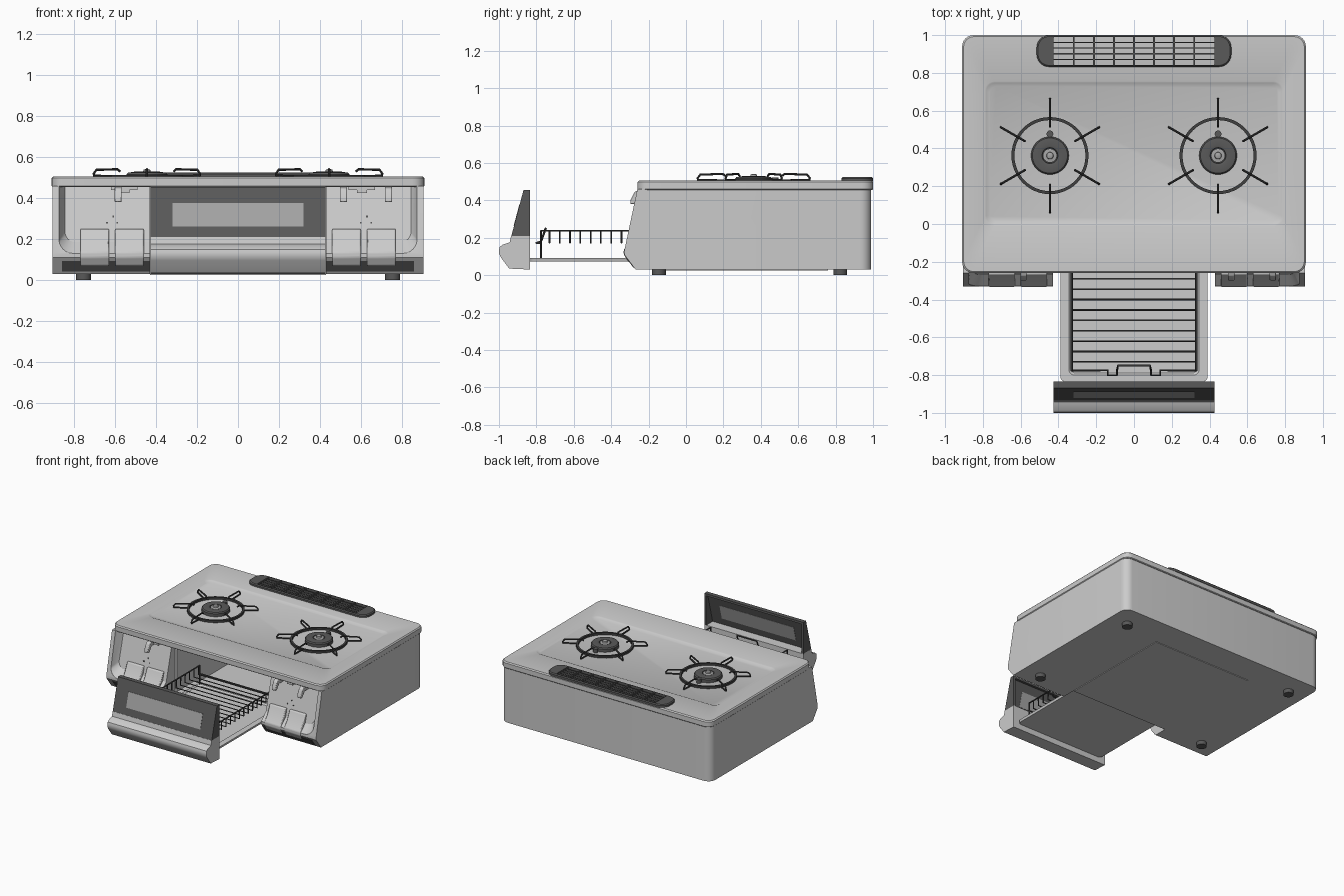
import bpy, bmesh, math
from math import sin, cos, pi

if "Cube" in bpy.data.objects:
    bpy.data.objects.remove(bpy.data.objects["Cube"])


def material(name, v):
    m = bpy.data.materials.new(name)
    m.diffuse_color = (v, v, v, 1)
    m.use_nodes = True
    m.node_tree.nodes["Principled BSDF"].inputs["Base Color"].default_value = m.diffuse_color
    return m


DARK = material("dark_enamel", 0.10)
BLACK = material("black_metal", 0.05)
PALE = material("pale_window", 0.38)


def finish(name, bm, mat=None):
    bmesh.ops.recalc_face_normals(bm, faces=bm.faces[:])
    me = bpy.data.meshes.new(name)
    bm.to_mesh(me)
    bm.free()
    ob = bpy.data.objects.new(name, me)
    bpy.context.collection.objects.link(ob)
    if mat:
        me.materials.append(mat)
    return ob


def loft(name, rings, caps=True, closed=False, mat=None):
    bm = bmesh.new()
    vs = [[bm.verts.new(p) for p in r] for r in rings]
    n = len(rings[0])
    pairs = list(zip(vs, vs[1:])) + ([(vs[-1], vs[0])] if closed else [])
    for a, b in pairs:
        for i in range(n):
            j = (i + 1) % n
            bm.faces.new((a[i], a[j], b[j], b[i]))
    if caps and not closed:
        bm.faces.new(vs[0])
        bm.faces.new(vs[-1])
    return finish(name, bm, mat)


def rrect(x0, x1, y0, y1, r, z, n=6):
    pts = []
    for k, (cx, cy) in enumerate([(x1 - r, y1 - r), (x0 + r, y1 - r), (x0 + r, y0 + r), (x1 - r, y0 + r)]):
        for i in range(n + 1):
            a = pi / 2 * (k + i / n)
            pts.append((cx + r * cos(a), cy + r * sin(a), z))
    return pts


def circle(x, y, r, z, n=40):
    return [(x + r * cos(2 * pi * i / n), y + r * sin(2 * pi * i / n), z) for i in range(n)]


def prism(name, prof, x0, x1, mat=None, bevel=0):
    ob = loft(name, [[(x, y, z) for y, z in prof] for x in (x0, x1)], mat=mat)
    if bevel:
        m = ob.modifiers.new("bevel", "BEVEL")
        m.width, m.segments = bevel, 2
    return ob


def box(name, x0, x1, y0, y1, z0, z1, mat=None):
    return prism(name, [(y0, z0), (y1, z0), (y1, z1), (y0, z1)], x0, x1, mat)


def wires(name, paths, r, mat):
    cu = bpy.data.curves.new(name, "CURVE")
    cu.dimensions, cu.bevel_depth, cu.bevel_resolution, cu.use_fill_caps = "3D", r, 2, True
    for p in paths:
        s = cu.splines.new("POLY")
        s.points.add(len(p) - 1)
        for pt, co in zip(s.points, p):
            pt.co = (*co, 1)
    cu.materials.append(mat)
    ob = bpy.data.objects.new(name, cu)
    bpy.context.collection.objects.link(ob)
    bpy.ops.object.select_all(action="DESELECT")
    ob.select_set(True)
    bpy.context.view_layer.objects.active = ob
    bpy.ops.object.convert(target="MESH")


def cut(ob, cutter):
    m = ob.modifiers.new("cut", "BOOLEAN")
    m.operation, m.solver, m.object = "DIFFERENCE", "EXACT", cutter
    bpy.context.view_layer.objects.active = ob
    bpy.ops.object.modifier_apply(modifier=m.name)
    bpy.data.objects.remove(cutter)


def frame_y(z):
    return -0.33 + (z - 0.125) * 0.212


def panel_y(z):
    return -0.265 + (z - 0.205) * 0.265


# Body: side profile with sloped front, rounded rear corners
body = prism("body", [(-0.27, 0.03), (-0.33, 0.11), (-0.33, 0.13), (-0.26, 0.46), (0.99, 0.46), (0.99, 0.03)], -0.905, 0.905)
bm = bmesh.new()
bm.from_mesh(body.data)
rear = [e for e in bm.edges if all(v.co.y > 0.9 for v in e.verts) and abs(e.verts[0].co.z - e.verts[1].co.z) > 0.1]
bmesh.ops.bevel(bm, geom=rear, offset=0.06, segments=6, profile=0.5, affect="EDGES")
bm.to_mesh(body.data)
bm.free()

# Recessed control panel, drawer opening and grill cavity
outer = rrect(-0.875, 0.875, 0.13, 0.65, 0.07, 0)
inner = rrect(-0.845, 0.845, 0.185, 0.65, 0.05, 0)
cut(body, loft("recess_cutter", [[(x, frame_y(z) - 0.06, z) for x, z, _ in outer],
                                 [(x, frame_y(z), z) for x, z, _ in outer],
                                 [(x, panel_y(z), z) for x, z, _ in inner]]))
cut(body, box("opening_cutter", -0.43, 0.43, -0.5, -0.16, -0.1, 0.6))
cut(body, box("cavity_cutter", -0.415, 0.415, -0.3, 0.76, 0.045, 0.44))
box("bottom_plate", -0.43, 0.43, -0.16, 0.76, 0.025, 0.032)
for s in (-1, 1):
    for y in (-0.145, 0.825):
        loft("foot", [circle(s * 0.755, y, 0.037, z, 24) for z in (0, 0.035)], mat=DARK)

# Top plate with shallow pan
loft("top_plate", [rrect(-0.905, 0.905, -0.255, 0.995, 0.06, 0.455),
                   rrect(-0.91, 0.91, -0.26, 1.0, 0.06, 0.46),
                   rrect(-0.91, 0.91, -0.26, 1.0, 0.06, 0.497),
                   rrect(-0.902, 0.902, -0.252, 0.992, 0.055, 0.505),
                   rrect(-0.79, 0.79, -0.01, 0.755, 0.05, 0.505),
                   rrect(-0.782, 0.782, -0.002, 0.747, 0.045, 0.502),
                   rrect(-0.765, 0.765, 0.015, 0.73, 0.035, 0.493)])

# Rear exhaust vent and grille
loft("vent_frame", [rrect(-0.515, 0.515, 0.832, 1.0, 0.065, 0.5),
                    rrect(-0.515, 0.515, 0.832, 1.0, 0.065, 0.518),
                    rrect(-0.508, 0.508, 0.839, 0.993, 0.06, 0.525),
                    rrect(-0.425, 0.425, 0.842, 0.99, 0.004, 0.525),
                    rrect(-0.425, 0.425, 0.842, 0.99, 0.004, 0.5)], closed=True, mat=DARK)
for i in range(1, 8):
    x = -0.425 + i * 0.10625
    box("vent_rib", x - 0.005, x + 0.005, 0.84, 0.992, 0.506, 0.523, DARK)
for i in range(1, 5):
    y = 0.842 + i * 0.0296
    box("vent_slat", -0.427, 0.427, y - 0.003, y + 0.003, 0.508, 0.52, DARK)

# Burners and pan supports
for cx in (-0.445, 0.445):
    cy = 0.362
    loft("burner", [circle(cx, cy, r, z) for r, z in
                    [(0.1, 0.49), (0.1, 0.516), (0.093, 0.524), (0.055, 0.53), (0.042, 0.526), (0.04, 0.515)]], mat=DARK)
    loft("burner_core", [circle(cx, cy, r, z, 24) for r, z in
                         [(0.037, 0.51), (0.037, 0.524), (0.019, 0.526), (0.017, 0.538), (0.008, 0.541)]], mat=PALE)
    loft("igniter", [circle(cx, cy + 0.115, 0.018, z, 16) for z in (0.49, 0.522)], mat=DARK)
    loft("support_ring", [circle(cx, cy, r, z, 48) for r, z in
                          [(0.204, 0.495), (0.204, 0.512), (0.188, 0.512), (0.188, 0.495)]], closed=True, mat=BLACK)
    legs = []
    for k in range(6):
        a = pi / 6 + k * pi / 3
        legs.append([(cx + r * cos(a), cy + r * sin(a), z) for r, z in
                     [(0.196, 0.507), (0.298, 0.51), (0.3, 0.519), (0.285, 0.538), (0.165, 0.541), (0.152, 0.53)]])
    wires("support_legs", legs, 0.006, BLACK)

# Controls: push buttons, dark kick strip, levers, indicator dots
button = [(-0.24, 0.25), (-0.268, 0.25), (-0.298, 0.185), (-0.333, 0.135), (-0.333, 0.11), (-0.308, 0.07), (-0.26, 0.07)]
for s in (-1, 1):
    for x in (0.53, 0.70):
        prism("push_button", button, s * x - 0.07, s * x + 0.07, bevel=0.006)
    a, b = sorted((s * 0.432, s * 0.86))
    prism("kick_strip", [(-0.283, 0.042), (-0.322, 0.094), (-0.27, 0.094), (-0.25, 0.042)], a, b, DARK)
    for dx, z in ((-0.02, 0.28), (0.03, 0.28), (0.01, 0.31)):
        y = panel_y(z)
        box("indicator", s * 0.62 + dx - 0.004, s * 0.62 + dx + 0.004, y - 0.004, y + 0.01, z - 0.004, z + 0.004, DARK)
lever = [(-0.19, 0.445), (-0.255, 0.455), (-0.275, 0.445), (-0.298, 0.4), (-0.298, 0.38), (-0.278, 0.38), (-0.25, 0.42), (-0.19, 0.42)]
for x in (-0.585, 0.515, 0.735):
    prism("flame_lever", lever, x - 0.017, x + 0.017, bevel=0.004)
for x in (-0.555, 0.605):
    box("lever_guide", x - 0.065, x + 0.065, -0.222, -0.19, 0.44, 0.458)
    box("lever_guide_tab", x - 0.025, x + 0.025, -0.226, -0.19, 0.424, 0.44)

# Pulled-out drawer front: handle base, glass door, side cheeks
prism("drawer_handle", [(-0.835, 0.21), (-0.935, 0.21), (-0.943, 0.175), (-0.982, 0.162), (-0.996, 0.15), (-1.0, 0.135),
                        (-1.0, 0.115), (-0.99, 0.095), (-0.945, 0.035), (-0.835, 0.03)], -0.427, 0.427)


def glass_y(z):
    return -0.935 + (z - 0.205) * 0.265


def slab(name, z0, z1, f, b, x, mat):
    prism(name, [(glass_y(z0) + f, z0), (glass_y(z1) + f, z1), (glass_y(z1) + b, z1), (glass_y(z0) + b, z0)], -x, x, mat)


slab("door_glass", 0.207, 0.453, 0, 0.02, 0.427, DARK)
slab("door_window", 0.262, 0.375, -0.002, 0.022, 0.32, PALE)
for s in (-1, 1):
    a, b = sorted((s * 0.41, s * 0.427))
    prism("door_cheek", [(-0.925, 0.207), (-0.862, 0.453), (-0.835, 0.453), (-0.835, 0.207)], a, b, DARK)
box("door_top_rail", -0.427, 0.427, -0.869, -0.835, 0.438, 0.455, DARK)

# Drip tray
loft("drip_tray", [rrect(-0.385, 0.385, -0.836, 0.03, 0.03, 0.074),
                   rrect(-0.39, 0.39, -0.836, 0.03, 0.03, 0.092),
                   rrect(-0.345, 0.345, -0.80, 0.0, 0.03, 0.092),
                   rrect(-0.335, 0.335, -0.79, -0.01, 0.03, 0.082)])

# Wire grill rack
W = 0.33
rods = []
for i in range(14):
    y = -0.73 + i * 0.055
    rods.append([(-W, y, 0.235), (-W, y, 0.172), (W, y, 0.172), (W, y, 0.235)])
wires("rack_rods", rods, 0.0045, BLACK)
frame = [[(s * W, -0.775, 0.085), (s * W, -0.775, 0.237), (s * W, 0.0, 0.237), (s * W, 0.0, 0.085)] for s in (-1, 1)]
frame.append([(-W, -0.775, 0.172), (-0.14, -0.775, 0.172), (-0.14, -0.80, 0.172), (-0.09, -0.80, 0.172), (-0.09, -0.775, 0.18),
              (-0.085, -0.75, 0.25), (0.085, -0.75, 0.25), (0.09, -0.775, 0.18), (0.09, -0.80, 0.172), (0.14, -0.80, 0.172),
              (0.14, -0.775, 0.172), (W, -0.775, 0.172)])
frame.append([(-W, 0, 0.172), (W, 0, 0.172)])
wires("rack_frame", frame, 0.006, BLACK)

# Smooth shading with sharp edges kept
bpy.ops.object.select_all(action="SELECT")
bpy.context.view_layer.objects.active = body
bpy.ops.object.shade_smooth_by_angle(angle=math.radians(30))
